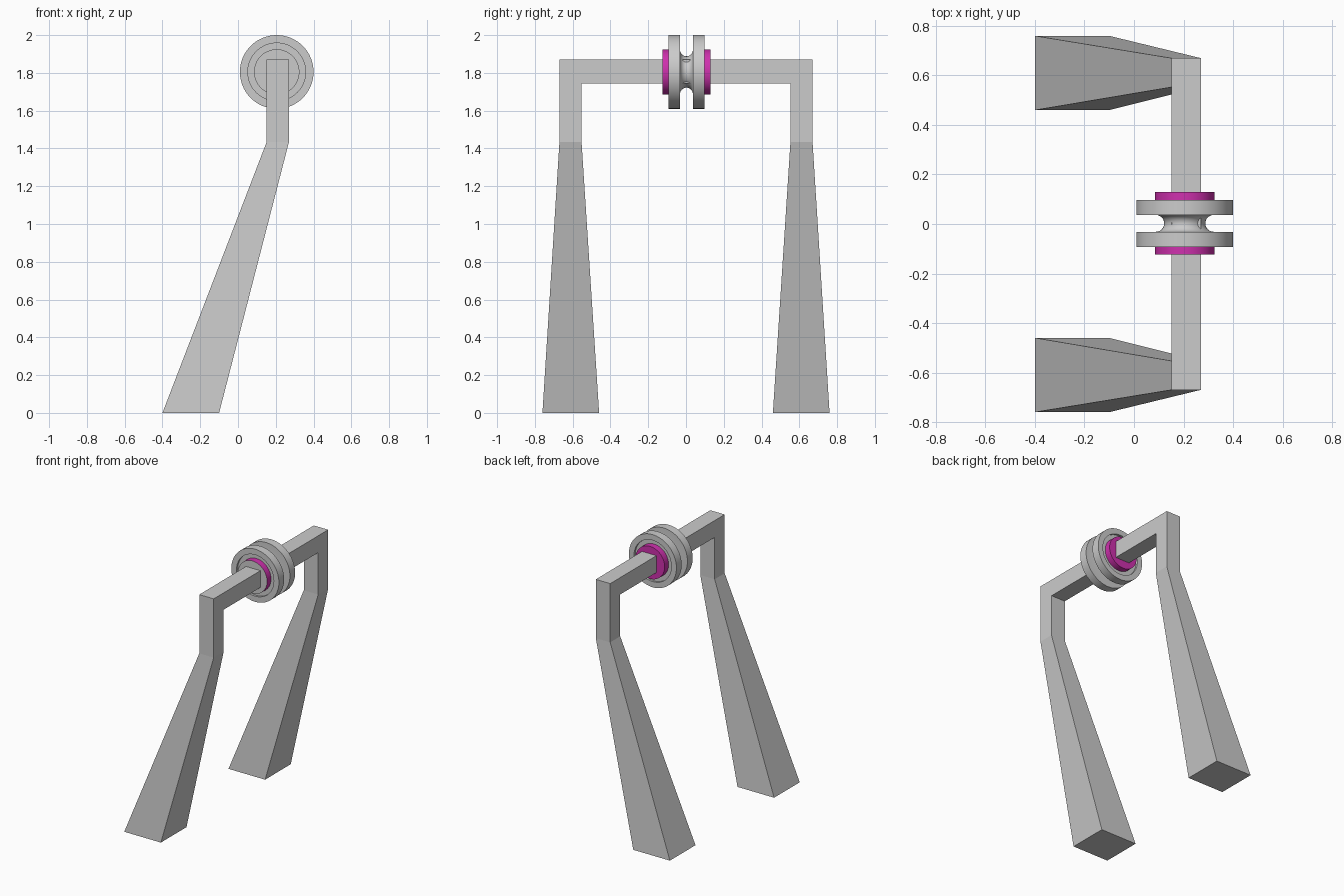
import bpy, bmesh, math

if "Cube" in bpy.data.objects:
    bpy.data.objects.remove(bpy.data.objects["Cube"])

WX, WY, WZ = 0.205, 0.0025, 1.805   # wheel centre
SEG = 64


def make_object(name, bm):
    bmesh.ops.recalc_face_normals(bm, faces=bm.faces[:])
    mesh = bpy.data.meshes.new(name)
    bm.to_mesh(mesh)
    bm.free()
    obj = bpy.data.objects.new(name, mesh)
    bpy.context.collection.objects.link(obj)
    return obj


def loft(name, sections):
    """Skin rectangular sections (x0, x1, y0, y1, z) into a closed solid."""
    bm = bmesh.new()
    rings = [[bm.verts.new(p) for p in
              ((x0, y0, z), (x1, y0, z), (x1, y1, z), (x0, y1, z))]
             for x0, x1, y0, y1, z in sections]
    for a, b in zip(rings, rings[1:]):
        for i in range(4):
            j = (i + 1) % 4
            bm.faces.new((a[i], a[j], b[j], b[i]))
    bm.faces.new(rings[0])
    bm.faces.new(rings[-1])
    return make_object(name, bm)


def lathe(name, profile, closed):
    """Revolve (radius, y) points around the bar axis."""
    bm = bmesh.new()
    rings = []
    for r, y in profile:
        rings.append([bm.verts.new((r * math.cos(2 * math.pi * k / SEG), y,
                                    r * math.sin(2 * math.pi * k / SEG)))
                      for k in range(SEG)])
    pairs = list(zip(rings, rings[1:]))
    if closed:
        pairs.append((rings[-1], rings[0]))
    else:
        bm.faces.new(rings[0])
        bm.faces.new(rings[-1])
    for a, b in pairs:
        for i in range(SEG):
            j = (i + 1) % SEG
            bm.faces.new((a[i], a[j], b[j], b[i]))
    obj = make_object(name, bm)
    obj.location = (WX, WY, WZ)
    bpy.ops.object.select_all(action='DESELECT')
    obj.select_set(True)
    bpy.context.view_layer.objects.active = obj
    bpy.ops.object.shade_smooth_by_angle(angle=math.radians(30))
    return obj


# Tapered, leaning legs, mirrored across y
legs = loft("legs", [
    (-0.40, -0.10, 0.46, 0.76, 0.0),
    (0.152, 0.27, 0.553, 0.67, 1.435),
    (0.152, 0.27, 0.553, 0.67, 1.745),
])
mirror = legs.modifiers.new("Mirror", 'MIRROR')
mirror.use_axis = (False, True, False)

# Square crossbar
loft("crossbar", [
    (0.152, 0.27, -0.67, 0.67, 1.745),
    (0.152, 0.27, -0.67, 0.67, 1.87),
])

# Pulley wheel: two flanges, round rope groove, shallow recess on each face
groove_r, groove_c = 0.034, 0.117
half = [(0.06, 0.08), (0.153, 0.08), (0.153, 0.095), (0.195, 0.095), (0.195, groove_r)]
groove = [(groove_c - groove_r * math.sin(t), groove_r * math.cos(t))
          for t in (math.pi * i / 12 for i in range(13))]
profile = half + groove + [(r, -y) for r, y in reversed(half)]
lathe("pulley_wheel", profile, closed=True)

# Magenta hub caps; the front one has a grey outer face
magenta = bpy.data.materials.new("magenta")
magenta.diffuse_color = (0.62, 0.03, 0.42, 1)
magenta.use_nodes = True
magenta.node_tree.nodes["Principled BSDF"].inputs["Base Color"].default_value = magenta.diffuse_color
grey = bpy.data.materials.new("grey")
grey.diffuse_color = (0.6, 0.6, 0.6, 1)
grey.use_nodes = True
grey.node_tree.nodes["Principled BSDF"].inputs["Base Color"].default_value = grey.diffuse_color
for name, side in (("front_hub_cap", -1), ("back_hub_cap", 1)):
    cap = lathe(name, [(0.12, side * 0.075), (0.12, side * 0.126)], closed=False)
    cap.data.materials.append(magenta)
    if side < 0:
        cap.data.materials.append(grey)
        for face in cap.data.polygons:
            if face.normal.y < -0.9:
                face.material_index = 1
